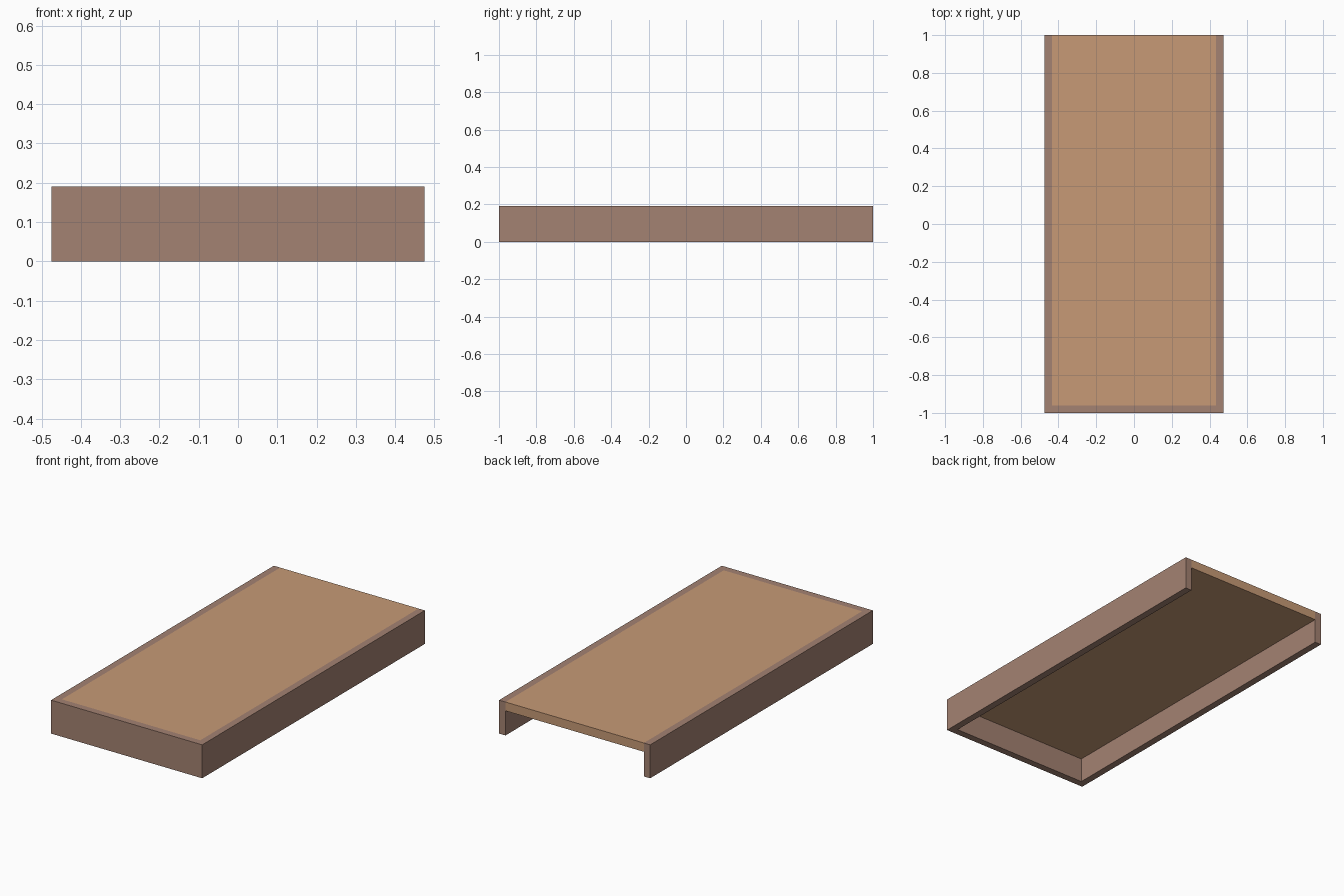
import bpy
import bmesh

cube = bpy.data.objects.get("Cube")
if cube:
    bpy.data.objects.remove(cube, do_unlink=True)

HALF_W, HALF_L, HEIGHT = 0.475, 1.0, 0.19
RIM = 0.04      # rim thickness
BOARD = 0.05    # panel thickness


def material(name, color):
    mat = bpy.data.materials.new(name)
    mat.use_nodes = True
    mat.diffuse_color = color
    mat.node_tree.nodes["Principled BSDF"].inputs["Base Color"].default_value = color
    return mat


def slab(name, outline, bottom, top, mat):
    """Extrude a flat outline upward from bottom to top."""
    bm = bmesh.new()
    base = bm.faces.new([bm.verts.new((x, y, bottom)) for x, y in outline])
    result = bmesh.ops.extrude_face_region(bm, geom=[base], use_keep_orig=True)
    raised = [v for v in result["geom"] if isinstance(v, bmesh.types.BMVert)]
    bmesh.ops.translate(bm, verts=raised, vec=(0, 0, top - bottom))
    bmesh.ops.recalc_face_normals(bm, faces=bm.faces)
    mesh = bpy.data.meshes.new(name)
    bm.to_mesh(mesh)
    bm.free()
    mesh.materials.append(mat)
    obj = bpy.data.objects.new(name, mesh)
    bpy.context.collection.objects.link(obj)
    return obj


rim_brown = material("rim_brown", (0.371, 0.223, 0.168, 1))
panel_tan = material("panel_tan", (0.571, 0.323, 0.181, 1))

inner_w, inner_front = HALF_W - RIM, -HALF_L + RIM

# U-shaped rim: front and both sides, open at the back
right_half = [(-inner_w, inner_front), (-inner_w, HALF_L),
              (-HALF_W, HALF_L), (-HALF_W, -HALF_L)]
left_half = [(-x, y) for x, y in reversed(right_half)]
slab("rim", right_half + left_half, 0, HEIGHT, rim_brown)

# Top panel, flush with the rim and reaching the open back
panel = [(-inner_w, inner_front), (inner_w, inner_front),
         (inner_w, HALF_L), (-inner_w, HALF_L)]
slab("top_panel", panel, HEIGHT - BOARD, HEIGHT, panel_tan)
